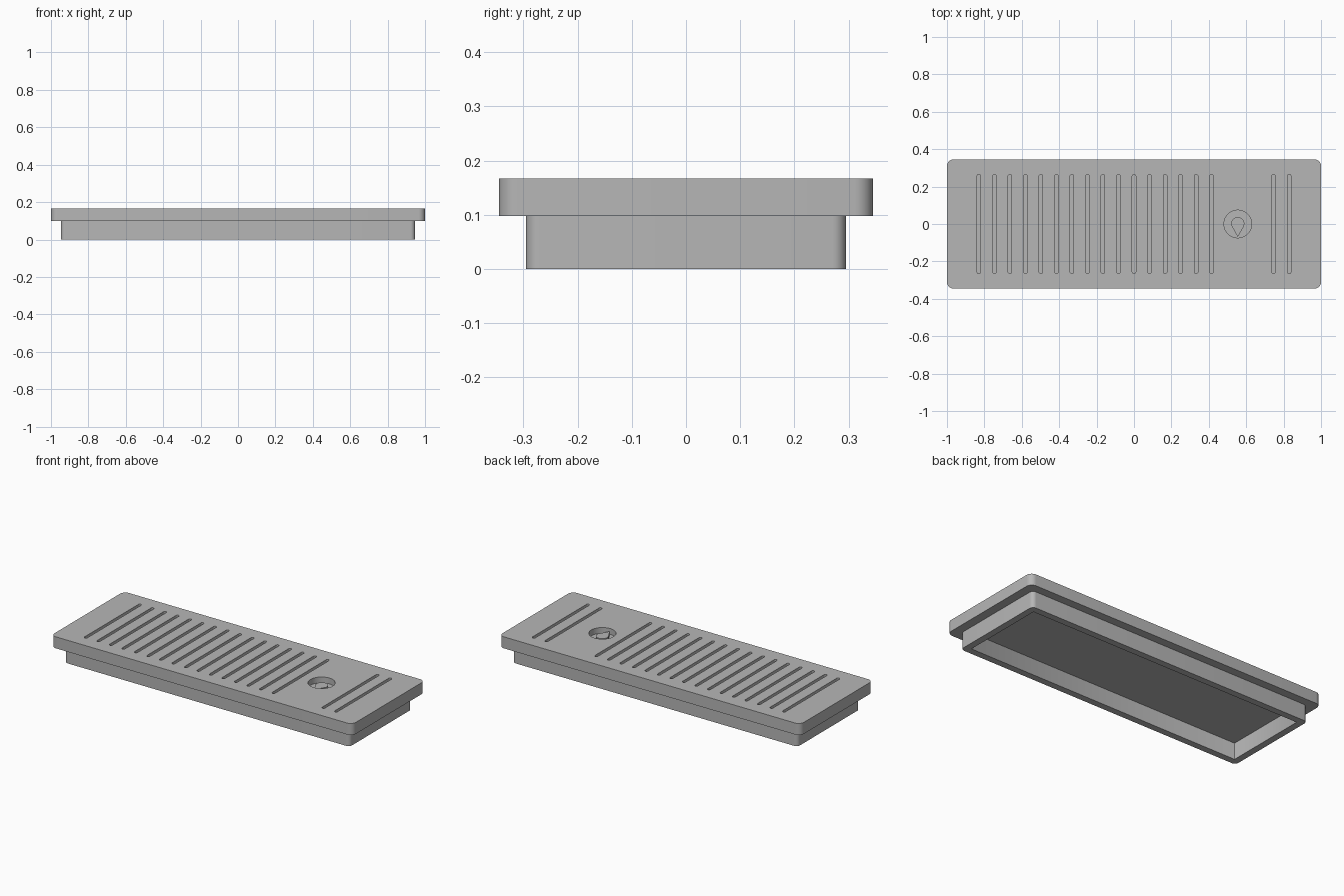
import bpy, bmesh
from math import pi, sin, cos, acos

if "Cube" in bpy.data.objects:
    bpy.data.objects.remove(bpy.data.objects["Cube"], do_unlink=True)

SKIRT_H, TOP = 0.098, 0.167
RECESS_FLOOR = TOP - 0.035
LOGIC_X = 0.555

grey = bpy.data.materials.new("matte grey")
grey.use_nodes = True
grey.diffuse_color = (0.47, 0.47, 0.47, 1)
grey.node_tree.nodes["Principled BSDF"].inputs["Base Color"].default_value = grey.diffuse_color


def arc(cx, cy, r, a0, a1, n):
    return [(cx + r * cos(a0 + (a1 - a0) * i / n),
             cy + r * sin(a0 + (a1 - a0) * i / n)) for i in range(n + 1)]


def rounded_rect(hx, hy, r, cx=0, n=8):
    pts = []
    for k, (sx, sy) in enumerate([(1, 1), (-1, 1), (-1, -1), (1, -1)]):
        pts += arc(cx + sx * (hx - r), sy * (hy - r), r, k * pi / 2, (k + 1) * pi / 2, n)
    return pts


def prisms(name, outlines, z0, z1):
    """One object made of closed outlines extruded from z0 to z1."""
    bm = bmesh.new()
    for pts in outlines:
        verts = [bm.verts.new((x, y, z0)) for x, y in pts]
        bmesh.ops.remove_doubles(bm, verts=verts, dist=1e-5)
        verts = [v for v in verts if v.is_valid]
        face = bm.faces.new(verts)
        geom = bmesh.ops.extrude_face_region(bm, geom=[face], use_keep_orig=True)["geom"]
        for v in geom:
            if isinstance(v, bmesh.types.BMVert):
                v.co.z = z1
    bmesh.ops.recalc_face_normals(bm, faces=bm.faces[:])
    mesh = bpy.data.meshes.new(name)
    bm.to_mesh(mesh)
    bm.free()
    mesh.materials.append(grey)
    obj = bpy.data.objects.new(name, mesh)
    bpy.context.collection.objects.link(obj)
    return obj


def activate(obj):
    bpy.ops.object.select_all(action='DESELECT')
    obj.select_set(True)
    bpy.context.view_layer.objects.active = obj


def cut(obj, cutter):
    mod = obj.modifiers.new("cut", 'BOOLEAN')
    mod.operation, mod.solver, mod.object = 'DIFFERENCE', 'EXACT', cutter
    activate(obj)
    bpy.ops.object.modifier_apply(modifier=mod.name)
    bpy.data.objects.remove(cutter, do_unlink=True)


# Cover plate with blind slots and a round recess
plate = prisms("cover_plate", [rounded_rect(1, 0.345, 0.035)], SKIRT_H, TOP)
slot_columns = [i for i in range(-10, 11) if i not in (6, 7, 8)]
openings = [rounded_rect(0.0095, 0.265, 0.009, i * 0.083, 4) for i in slot_columns]
openings.append(arc(LOGIC_X, 0, 0.074, 0, 2 * pi, 48))
cut(plate, prisms("opening_cutter", openings, RECESS_FLOOR, TOP + 0.05))

# Open-bottomed skirt under the plate
skirt = prisms("lower_skirt", [rounded_rect(0.947, 0.295, 0.025)], 0, SKIRT_H)
cut(skirt, prisms("skirt_cutter", [rounded_rect(0.907, 0.255, 0.003, 0, 2)], -0.05, SKIRT_H + 0.05))

# Raised teardrop in the recess: a round head with tangents to a point
r, tip = 0.035, -0.069
a = acos(r / -tip)
outline = arc(LOGIC_X, 0.002, r, -pi / 2 + a, 3 * pi / 2 - a, 28) + [(LOGIC_X, tip)]
drop = prisms("teardrop_emblem", [outline], RECESS_FLOOR - 0.002, RECESS_FLOOR + 0.02)

for part in (plate, skirt, drop):
    activate(part)
    bpy.ops.object.shade_smooth_by_angle(angle=pi / 6)
